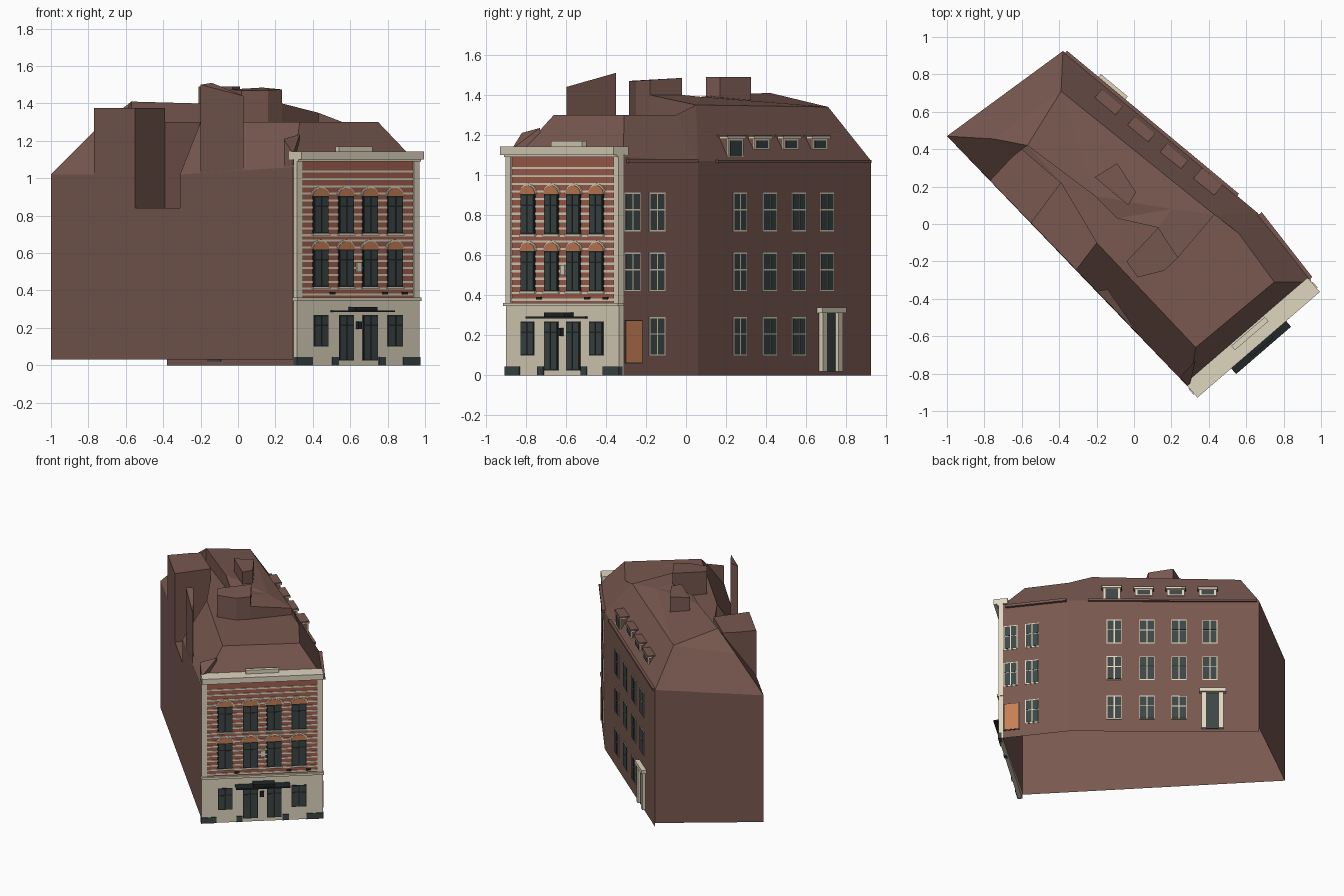
import bpy, bmesh, math
from mathutils import Vector

if "Cube" in bpy.data.objects:
    bpy.data.objects.remove(bpy.data.objects["Cube"])

COLOURS = {
    "brown_wall": (0.188, 0.098, 0.08), "cream_stone": (0.74, 0.67, 0.52),
    "red_brick": (0.36, 0.115, 0.075), "orange_brick": (0.56, 0.21, 0.09),
    "dark_glass": (0.045, 0.062, 0.06), "black_frame": (0.016, 0.02, 0.021),
}
MATS = {}
for key, c in COLOURS.items():
    MATS[key] = bpy.data.materials.new(key)
    MATS[key].diffuse_color = (*c, 1)

parts = {}  # part name -> (bmesh, material)


def part(name, mat):
    if name not in parts:
        parts[name] = (bmesh.new(), mat)
    return parts[name][0]


def poly(bm, *pts):
    bm.faces.new([bm.verts.new(p) for p in pts])


def prism(name, mat, bottom, top):
    bm = part(name, mat)
    poly(bm, *bottom)
    poly(bm, *top)
    n = len(top)
    for i in range(n):
        j = (i + 1) % n
        poly(bm, bottom[i], bottom[j], top[j], top[i])


def column(name, mat, plan, z0):
    prism(name, mat, [(x, y, z0) for x, y, z in plan], plan)


class Wall:
    """Flat wall frame: u along the wall, n outward, z up."""
    def __init__(self, a, b, origin=None):
        self.U = (Vector((*b, 0)) - Vector((*a, 0))).normalized()
        self.N = Vector((self.U.y, -self.U.x, 0))
        self.O = Vector((*(origin or a), 0))

    def p(self, u, z, n):
        return self.O + self.U * u + self.N * n + Vector((0, 0, z))

    def u_at(self, y):
        return (y - self.O.y) / self.U.y

    def box(self, name, mat, u0, u1, z0, z1, n0, n1):
        ring = [(u0, z0), (u1, z0), (u1, z1), (u0, z1)]
        prism(name, mat, [self.p(u, z, n0) for u, z in ring], [self.p(u, z, n1) for u, z in ring])

    def arch(self, name, mat, u, z, rx, rz, n0, n1):
        ring = [(u + rx * math.cos(math.pi * i / 10), z + rz * math.sin(math.pi * i / 10)) for i in range(11)]
        prism(name, mat, [self.p(a, b, n0) for a, b in ring], [self.p(a, b, n1) for a, b in ring])


def at(p, z):
    return (p[0], p[1], z)


# Main walls (open underneath) and mansard roof with a lower front deck
W, N0, N3, F0, F1, K, B = (-1, .47), (-.55, .005), (-.31, -.244), (.295, -.877), (.95, -.312), (.66, .06), (-.38, .925)
We, N0e, N3e, F0e = at(W, 1.02), at(N0, 1.02), at(N3, 1.02), at(F0, 1.06)
F1e, Ke, Be = at(F1, 1.09), at(K, 1.07), at(B, 1.07)
Wb, F0b, F1b, Kb, Bb = at(W, .03), at(F0, .03), at(F1, 0), at(K, 0), at(B, 0)
T1, T2, T3 = (-.75, .455, 1.27), (-.65, .36, 1.27), (-.39, .71, 1.34)
G, H, J, L, M = (.43, .05, 1.35), (.56, -.05, 1.3), (.75, -.31, 1.3), (.33, -.66, 1.3), (-.2, -.1, 1.3)
I, X, Y, Z = (-.39, .22, 1.3), (-.57, .42, 1.41), (-.21, .15, 1.4), (.2, .08, 1.39)
A, D, V = (-.09, .03, 1.385), (.13, -.02, 1.4), (.235, -.18, 1.4)
low = lambda p: at(p, .84)
deck = lambda p: at(p, 1.3)
shell = part("walls_and_roof", "brown_wall")
for f in [(Wb, F0b, F0e, N3e, low(N3), low(N0), N0e, We), (F0b, F1b, F1e, F0e), (F1b, Kb, Ke, F1e),
          (Kb, Bb, Be, Ke), (at(B, .03), Wb, We, Be),
          (low(N0), low(N3), low(M), low(I)), (low(N3), N3e, M, low(M)), (low(M), M, I, low(I)),
          (N0e, low(N0), low(I), I),
          (N3e, F0e, L, M), (F0e, F1e, J, L), (F1e, Ke, H, J), (Ke, G, H), (Ke, Be, T3, G),
          (Be, We, T1, T3), (We, N0e, T2, T1), (N0e, I, T2), (T1, T2, X), (T1, X, T3), (T2, deck(X), X),
          (X, Y, T3), (T3, Y, Z), (T3, Z, G), (Y, A, Z), (A, D, Z), (D, V, G, Z),
          (X, deck(X), deck(Y), Y), (Y, deck(Y), deck(A), A), (A, deck(A), deck(D), D),
          (D, deck(D), deck(V), V), (V, deck(V), deck(G), G), (H, G, deck(G)),
          (T2, I, deck(X)), (deck(X), I, M, deck(A), deck(Y)),
          (M, L, J, H, deck(G), deck(V), deck(D), deck(A))]:
    poly(shell, *f)

# Rooftop masses
column("stair_tower", "brown_wall", [(-.77, .232, 1.375), (-.55, .005, 1.375), (-.39, .22, 1.375),
                                     (-.6, .4, 1.375), (-.65, .36, 1.375)], .84)
column("party_wall_fin", "brown_wall", [(-.2, -.358, 1.5), (.03, -.597, 1.44), (-.14, -.35, 1.51)], 1.02)
column("chimney_back", "brown_wall", [(-.21, .25, 1.49), (-.03, .1, 1.49), (.01, .17, 1.49), (-.09, .325, 1.49)], 1.3)
column("chimney_front", "brown_wall", [(-.04, -.2, 1.475), (.02, -.285, 1.47), (.16, -.25, 1.47),
                                       (.235, -.18, 1.475), (.13, -.02, 1.485)], 1.28)
column("corner_upstand", "brown_wall", [(.245, -.82, 1.21), (.295, -.87, 1.13), (.33, -.73, 1.235)], 1.02)

# Front facade: stone base, brick upper floors, pilasters
fr = Wall((.315, -.90), (.97, -.335), (.6425, -.6175))
E = .4325
fr.box("stone_ground_floor", "cream_stone", -E, E, 0, .345, -.03, 0)
fr.box("stone_ledge", "cream_stone", -E - .006, E + .006, .345, .362, -.03, .012)
fr.box("brick_front", "red_brick", -E + .01, E - .01, .36, 1.1, -.03, -.005)
for s in (-1, 1):
    fr.box("pilasters", "cream_stone", s * E, s * (E - .04), .36, 1.1, -.03, .002)
fr.box("cornice", "cream_stone", -E, E, 1.1, 1.142, -.064, .037)
fr.box("cornice_moulding", "cream_stone", -E, E, 1.09, 1.1, -.03, .012)
fr.box("crown_block", "cream_stone", -.115, .122, 1.14, 1.17, -.054, -.024)
for z in (.372, .405, .44, .477, .514, .551, .588, .625, .662, .69, .727, .764, .801, .838, .875, .912, .95, .99, 1.03):
    fr.box("stone_stripes", "cream_stone", -E + .04, E - .04, z, z + .011, -.01, -.001)

# Front windows, doors and arches
CENTRES = (-.264, -.084, .085, .261)


def front_opening(u, z0, z1, transom):
    fr.box("front_frames", "black_frame", u - .053, u + .053, z0, z1, -.006, .003)
    for a, b in ((-.046, -.004), (.004, .046)):
        for c, d in ((z0 + .007, transom - .004), (transom + .004, z1 - .007)):
            fr.box("front_glass", "dark_glass", u + a, u + b, c, d, 0, .005)


for i, u in enumerate(CENTRES):
    for z0, z1 in ((.42, .62), (.705, .905)):
        front_opening(u, z0, z1, z1 - .055)
        fr.box("front_sills", "cream_stone", u - .06, u + .06, z0 - .012, z0, -.006, .008)
        fr.arch("arch_hoods", "cream_stone", u, z1, .066, .052, -.006, .002)
        fr.arch("arch_infill", "orange_brick", u, z1, .057, .043, -.006, .005)
    front_opening(u, .1 if i in (0, 3) else .025, .268, .215)
for a, b in ((-E - .004, -.325), (-.185, -.142), (.145, .19), (.315, E + .004)):
    fr.box("dark_plinths", "dark_glass", a, b, 0, .045, -.02, .006)
fr.box("door_canopy", "black_frame", -.194, .194, .284, .294, -.01, .077)
fr.box("canopy_box", "black_frame", -.07, .085, .294, .313, 0, .06)
fr.box("lantern", "black_frame", -.016, .01, .195, .235, 0, .02)
fr.box("wall_plaque", "cream_stone", -.012, .022, .5, .55, -.006, .006)
for u in (-.18, .19, .33):
    fr.box("wall_vents", "black_frame", u - .018, u + .018, .378, .392, -.006, .004)

# Street side: two wall sections with cross-barred windows
near, far = Wall(F1, K), Wall(K, B)


def side_window(wall, y0, y1, z0, z1):
    u0, u1 = wall.u_at(y0), wall.u_at(y1)
    wall.box("side_frames", "cream_stone", u0, u1, z0, z1, -.004, .003)
    m, t = (u0 + u1) / 2, z0 + (z1 - z0) * .56
    for a, b in ((u0 + .006, m - .004), (m + .004, u1 - .006)):
        for c, d in ((z0 + .007, t - .003), (t + .003, z1 - .007)):
            wall.box("side_glass", "dark_glass", a, b, c, d, 0, .005)


COLS = ((near, -.308, -.228), (near, -.185, -.105), (far, .235, .303), (far, .383, .452), (far, .528, .597), (far, .668, .737))
for i, (wall, y0, y1) in enumerate(COLS):
    for f, (z0, z1) in enumerate(((.098, .29), (.42, .612), (.718, .912))):
        if f == 0 and i in (0, 5):
            continue
        side_window(wall, y0, y1, z0, z1)
near.box("side_door_frame", "black_frame", near.u_at(-.308), near.u_at(-.218), .058, .275, -.004, .003)
near.box("side_door", "orange_brick", near.u_at(-.303), near.u_at(-.223), .063, .27, -.004, .006)

# Columned doorway
d = far.u_at
far.box("portal_door", "dark_glass", d(.685), d(.745), .02, .31, -.004, .005)
for y in (.665, .742):
    far.box("portal_columns", "cream_stone", d(y), d(y + .022), .02, .31, 0, .025)
far.box("portal_lintel", "cream_stone", d(.655), d(.775), .31, .338, 0, .035)

# Eave gutters
near.box("near_gutter", "brown_wall", .02, d(.06) + .46, 1.06, 1.08, -.01, .02)
far.box("far_gutter", "brown_wall", d(.15), d(.915), 1.06, 1.076, -.01, .015)

# Dormers
for i, y in enumerate((.24, .385, .53, .675)):
    u, z0 = d(y) + .028, 1.085 if i == 0 else 1.128
    n = .018 if i == 0 else 0  # the first one is taller and stands further out
    far.box("dormer_bodies", "brown_wall", u - .06, u + .06, z0, 1.186, -.1, -.034 + n)
    far.box("dormer_fronts", "cream_stone", u - .062, u + .062, z0, 1.186, -.036 + n, -.03 + n)
    far.box("dormer_roofs", "brown_wall", u - .072, u + .072, 1.19, 1.2, -.11, -.024 + n)
    far.box("dormer_trims", "cream_stone", u - .07, u + .07, 1.18, 1.192, -.06, -.022 + n)
    far.box("dormer_glass", "dark_glass", u - .044, u + .044, z0 + .008, 1.172, -.032 + n, -.027 + n)

# Turn every collected part into an object
for name, (bm, mat) in parts.items():
    bmesh.ops.remove_doubles(bm, verts=bm.verts, dist=1e-5)
    bmesh.ops.recalc_face_normals(bm, faces=bm.faces)
    me = bpy.data.meshes.new(name)
    bm.to_mesh(me)
    bm.free()
    me.materials.append(MATS[mat])
    bpy.context.collection.objects.link(bpy.data.objects.new(name, me))

for m in bpy.data.materials:
    if m.users and not m.is_grease_pencil:
        m.use_nodes = True
        m.node_tree.nodes["Principled BSDF"].inputs["Base Color"].default_value = m.diffuse_color
